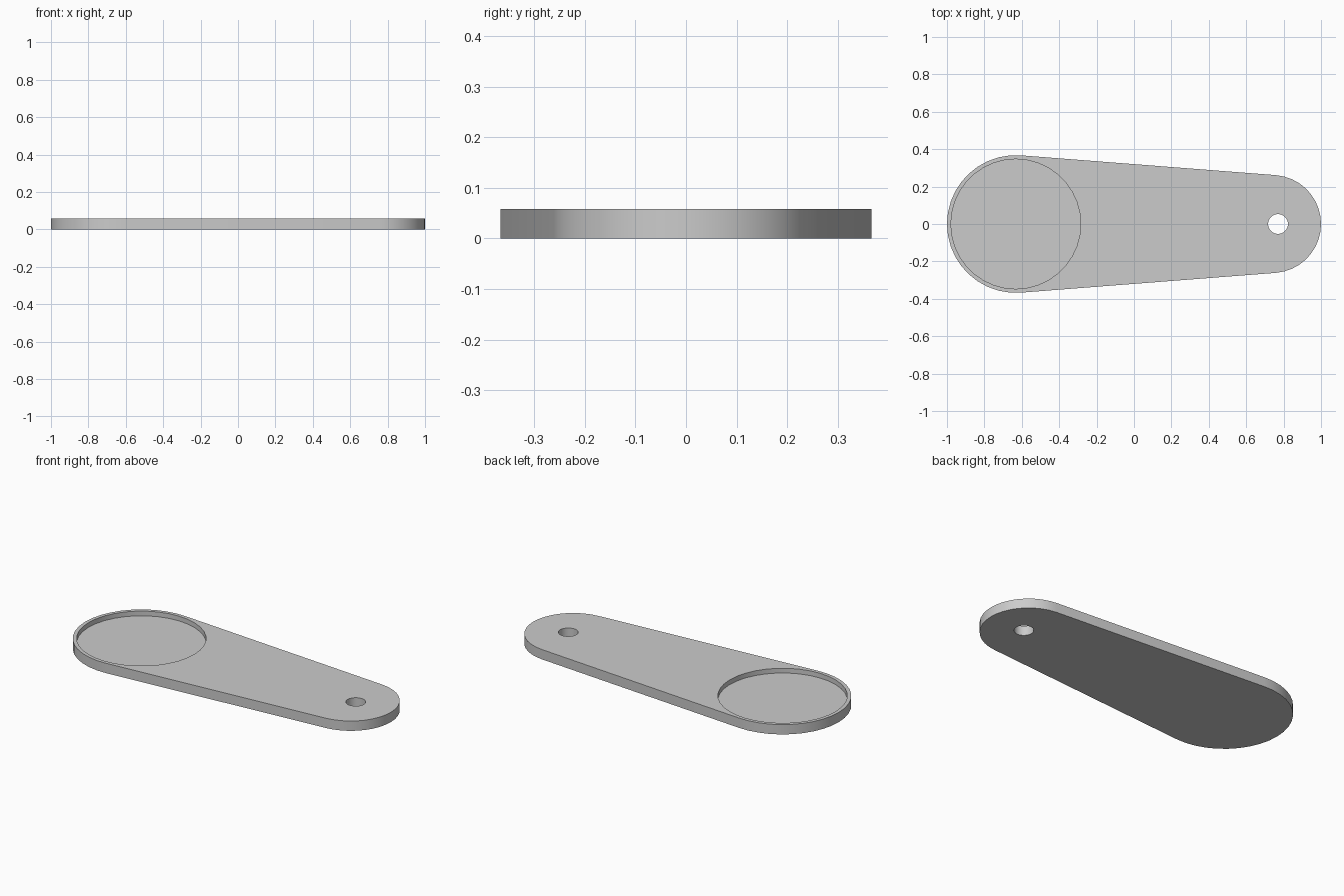
import bpy
import math

if "Cube" in bpy.data.objects:
    bpy.data.objects.remove(bpy.data.objects["Cube"], do_unlink=True)

THICK = 0.058
BIG_X, BIG_R = -0.632, 0.368
SMALL_X, SMALL_R = 0.738, 0.262
POCKET_R, POCKET_FLOOR = 0.347, 0.03
HOLE_X, HOLE_R = 0.77, 0.053

grey = bpy.data.materials.new("plain_grey")
grey.use_nodes = True
colour = (0.6, 0.6, 0.6, 1)
grey.diffuse_color = colour
grey.node_tree.nodes["Principled BSDF"].inputs["Base Color"].default_value = colour


def arc(cx, r, start, end, steps):
    return [(cx + r * math.cos(start + (end - start) * i / steps),
             r * math.sin(start + (end - start) * i / steps))
            for i in range(steps + 1)]


def prism(name, outline, z0, z1):
    """Extrude a closed outline between two heights."""
    n = len(outline)
    verts = [(x, y, z) for z in (z0, z1) for x, y in outline]
    faces = [tuple(reversed(range(n))), tuple(range(n, 2 * n))]
    faces += [(i, (i + 1) % n, n + (i + 1) % n, n + i) for i in range(n)]
    mesh = bpy.data.meshes.new(name)
    mesh.from_pydata(verts, [], faces)
    mesh.materials.append(grey)
    obj = bpy.data.objects.new(name, mesh)
    bpy.context.collection.objects.link(obj)
    return obj


def cut(target, cutter):
    """Subtract the cutter from the target, then discard it."""
    cutter.hide_render = True
    mod = target.modifiers.new("cut", 'BOOLEAN')
    mod.operation = 'DIFFERENCE'
    mod.solver = 'EXACT'
    mod.object = cutter
    bpy.context.view_layer.objects.active = target
    bpy.ops.object.modifier_apply(modifier=mod.name)
    bpy.data.objects.remove(cutter, do_unlink=True)


# Tapered plate: two round ends joined by their common tangents
tangent = math.acos((BIG_R - SMALL_R) / (SMALL_X - BIG_X))
outline = arc(SMALL_X, SMALL_R, -tangent, tangent, 18)
outline += arc(BIG_X, BIG_R, tangent, 2 * math.pi - tangent, 20)
plate = prism("tapered_plate", outline, 0, THICK)

# Shallow round pocket in the wide end
cut(plate, prism("pocket_cutter", arc(BIG_X, POCKET_R, 0, 2 * math.pi, 36)[:-1],
                 POCKET_FLOOR, THICK + 0.1))

# Through hole in the narrow end
cut(plate, prism("hole_cutter", arc(HOLE_X, HOLE_R, 0, 2 * math.pi, 32)[:-1],
                 -0.1, THICK + 0.1))

# Smooth rounded walls, crisp rims
bpy.ops.object.select_all(action='DESELECT')
plate.select_set(True)
bpy.context.view_layer.objects.active = plate
bpy.ops.object.shade_smooth_by_angle(angle=math.radians(30))
